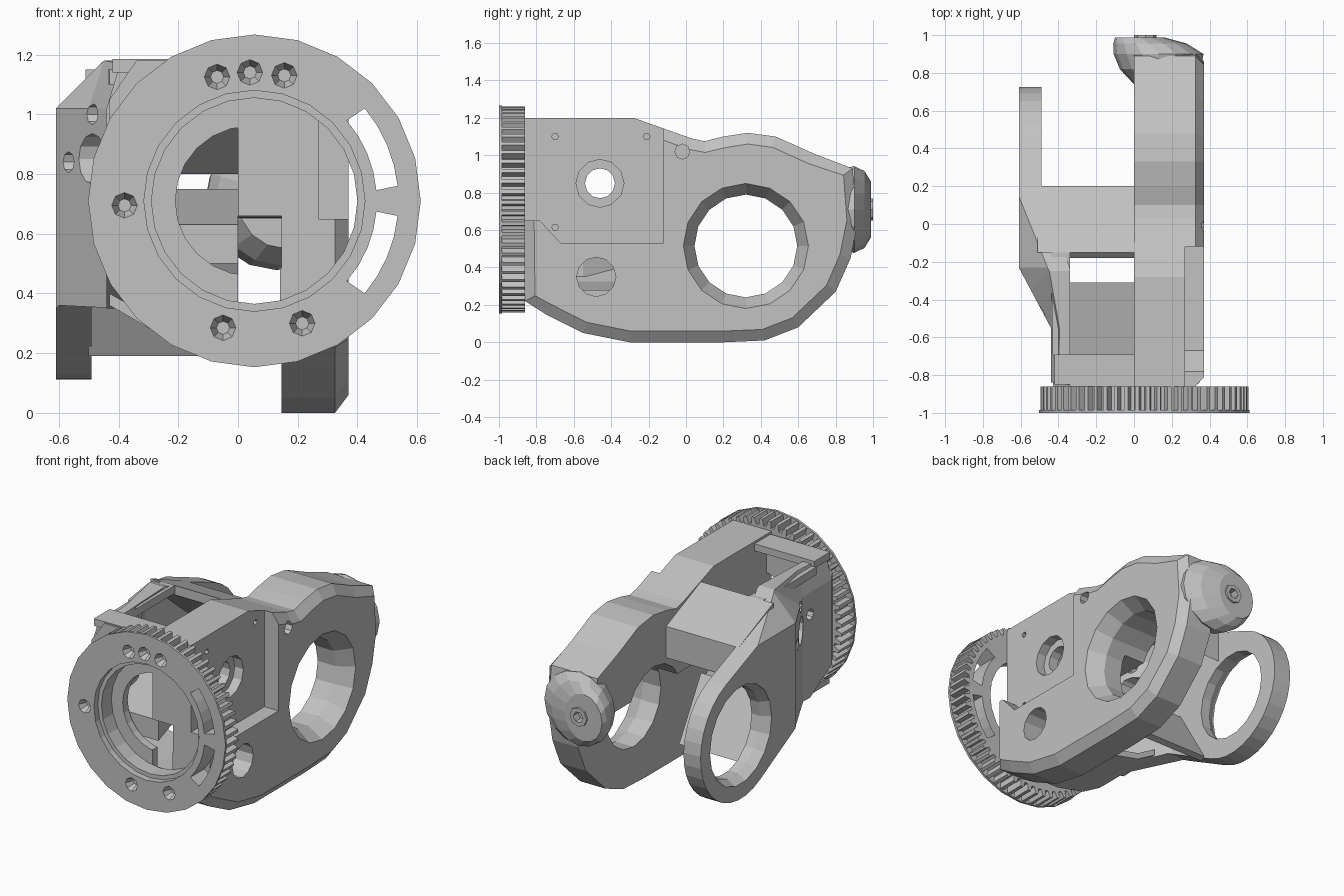
import bpy, bmesh, math
from mathutils import Vector

if "Cube" in bpy.data.objects:
    bpy.data.objects.remove(bpy.data.objects["Cube"], do_unlink=True)

grey = bpy.data.materials.new("light_grey")
grey.use_nodes = True
GREY = (0.54, 0.54, 0.54, 1)
grey.diffuse_color = GREY
grey.node_tree.nodes["Principled BSDF"].inputs["Base Color"].default_value = GREY


def place(axis, p, t):
    """Profile (y, z) for axis x, (x, z) for axis y, (x, y) for axis z."""
    return {"x": (t, p[0], p[1]), "y": (p[0], t, p[1]), "z": (p[0], p[1], t)}[axis]


def loft(name, rings, axis):
    """Closed solid through matching profiles given as (offset, points)."""
    bm = bmesh.new()
    rows = [[bm.verts.new(place(axis, p, t)) for p in pts] for t, pts in rings]
    n = len(rows[0])
    for a, b in zip(rows, rows[1:]):
        for i in range(n):
            bm.faces.new((a[i], a[(i + 1) % n], b[(i + 1) % n], b[i]))
    bm.faces.new(rows[0])
    bm.faces.new(rows[-1])
    bmesh.ops.recalc_face_normals(bm, faces=bm.faces)
    mesh = bpy.data.meshes.new(name)
    bm.to_mesh(mesh)
    bm.free()
    mesh.materials.append(grey)
    obj = bpy.data.objects.new(name, mesh)
    bpy.context.collection.objects.link(obj)
    return obj


def prism(name, pts, axis, a, b):
    return loft(name, [(a, pts), (b, pts)], axis)


def arc(c, r, start=0, end=360, n=24, rz=None):
    full = abs(end - start) == 360
    steps = n if full else n - 1
    angles = [math.radians(start + (end - start) * i / steps) for i in range(n)]
    return [(c[0] + r * math.cos(t), c[1] + (rz or r) * math.sin(t)) for t in angles]


def rect(a, b, c, d):
    return [(a, c), (b, c), (b, d), (a, d)]


def edit(obj, work):
    bm = bmesh.new()
    bm.from_mesh(obj.data)
    work(bm)
    bmesh.ops.recalc_face_normals(bm, faces=bm.faces)
    bm.to_mesh(obj.data)
    bm.free()


def cut(obj, *cutters):
    for c in cutters:
        c.hide_render = True
        mod = obj.modifiers.new("cut", "BOOLEAN")
        mod.operation, mod.solver, mod.object = "DIFFERENCE", "EXACT", c
        bpy.context.view_layer.objects.active = obj
        bpy.ops.object.modifier_apply(modifier=mod.name)
        bpy.data.objects.remove(c, do_unlink=True)


# Toothed gear with a thin front flange
HUB = (0.055, 0.71)
TEETH = 60
teeth = []
for i in range(TEETH):
    for f, r in ((0, 0.51), (0.35, 0.51), (0.5, 0.55), (0.85, 0.55)):
        t = 2 * math.pi * (i + f) / TEETH
        teeth.append((HUB[0] + r * math.cos(t), HUB[1] + r * math.sin(t)))
gear = prism("gear_teeth", teeth, "y", -0.985, -0.86)
flange = prism("gear_flange", arc(HUB, 0.557), "y", -1, -0.985)
SCREWS = [(-0.07, 1.125), (0.04, 1.14), (0.155, 1.13), (-0.38, 0.695),
          (-0.05, 0.285), (0.215, 0.3)]


def gear_cutters():
    out = [prism("bore", arc(HUB, 0.37), "y", -1.1, -0.7)]
    for s, e in ((5, 41), (-41, -5)):
        slot = arc(HUB, 0.41, s, e, 5) + arc(HUB, 0.482, e - 1, s + 1, 5)
        out.append(prism("slot", slot, "y", -1.1, -0.7))
    out += [loft("screw_hole", [(-1.01, arc(p, 0.047, n=8)), (-0.95, arc(p, 0.022, n=8))], "y")
            for p in SCREWS]
    return out


cut(gear, *gear_cutters())
cut(flange, *gear_cutters())

collar = prism("inner_collar", arc(HUB, 0.37), "y", -0.96, -0.86)
cut(collar, prism("bore", arc(HUB, 0.345), "y", -1.1, -0.7))

# Front wall of the body behind the gear
wall = prism("front_wall", [(-0.43, 1.05), (-0.34, 1.18), (0.27, 1.18), (0.27, 0.3),
                            (-0.2, 0.28), (-0.43, 0.5)], "y", -0.86, -0.81)
cut(wall, prism("bore", arc((0.04, 0.71), 0.25), "y", -1, -0.7),
    prism("notch", rect(0, 0.14, 0.34, 0.6), "y", -1, -0.7))

# Large side plate with chamfered outer rim
RING = (0.32, 0.515)
outline = [(-0.86, 1.2), (-0.28, 1.2), (0.03, 1.09), (0.1, 1.075), (0.2, 1.1), (0.33, 1.12),
           (0.48, 1.1), (0.68, 1.01), (0.89, 0.93), (0.92, 0.65), (0.88, 0.45), (0.8, 0.27),
           (0.6, 0.08), (0.42, 0.01), (0.2, 0), (-0.3, 0), (-0.55, 0.05), (-0.75, 0.15),
           (-0.86, 0.22)]
plate = prism("large_side_plate", outline, "x", 0.145, 0.325)


def rim(bm):
    cap = [f for f in bm.faces if f.normal.x > 0.9]
    bmesh.ops.inset_region(bm, faces=cap, thickness=0.06, depth=0.045)


edit(plate, rim)
pocket = [(-0.95, 1.3), (-0.95, 0.65), (-0.78, 0.65), (-0.67, 0.53), (-0.12, 0.53), (-0.12, 1.3)]
AXLE = (-0.46, 0.85)
cut(plate,
    prism("pocket", pocket, "x", 0.27, 0.5),
    loft("ring_hole", [(0, arc(RING, 0.275, n=16)), (0.27, arc(RING, 0.275, n=16)),
                       (0.371, arc(RING, 0.335, n=16)), (0.5, arc(RING, 0.335, n=16))], "x"),
    prism("axle_hole", arc(AXLE, 0.08, n=12), "x", 0, 0.5),
    prism("axle_recess", arc(AXLE, 0.128, n=12), "x", 0.21, 0.5),
    prism("lower_hole", arc((-0.48, 0.35), 0.105, n=12), "x", 0, 0.5),
    prism("screw_seat", arc((-0.02, 1.02), 0.04, n=8), "x", 0.3, 0.5),
    *[prism("pin_hole", arc(p, 0.018, n=6), "x", 0.22, 0.5)
      for p in ((-0.7, 1.1), (-0.21, 1.1), (-0.7, 0.615))])

# Thicker upper half on the inside of the large plate
upper = prism("upper_inner_plate", outline[:10] + [(-0.86, 0.66)], "x", 0, 0.15)
cut(upper, prism("ring_hole", arc(RING, 0.275, n=16), "x", -0.1, 0.5),
    prism("axle_hole", arc(AXLE, 0.1, n=12), "x", -0.1, 0.5))

# Domed boss with hex socket at the rear end of the plate
BOLT = (0.06, 0.71)
boss = loft("rear_boss", [(y, arc((x, 0.71), rx, n=16, rz=rz)) for y, x, rx, rz in
                          ((0.74, 0.16, 0.16, 0.16), (0.82, 0.14, 0.215, 0.215),
                           (0.9, 0.13, 0.238, 0.232), (0.955, 0.085, 0.195, 0.205),
                           (0.988, 0.03, 0.13, 0.15))], "y")
bolt = prism("boss_bolt", arc(BOLT, 0.06, n=8), "y", 0.93, 1)
for part, r in ((boss, 0.055), (bolt, 0.035)):
    cut(part, prism("socket", arc(BOLT, r, n=6), "y", 0.95, 1.1))

# Left arm: ring end, tapering plate, bent inwards towards the gear
arm_outline = ([(-0.84, 1.16), (-0.25, 1.18)] + arc(RING, 0.405, 68, -119, 18)
               + [(-0.25, 0.36), (-0.62, 0.35), (-0.84, 0.48)])
arm = prism("left_ring_arm", arm_outline, "x", -0.61, -0.49)
cut(arm,
    loft("ring_hole", [(-0.8, arc(RING, 0.32, n=18)), (-0.6, arc(RING, 0.31, n=18)),
                       (-0.55, arc(RING, 0.28, n=18)), (-0.3, arc(RING, 0.28, n=18))], "x"),
    prism("axle_hole", arc(AXLE, 0.085, n=12), "x", -0.8, -0.3),
    *[prism("pin_hole", arc(p, 0.035, n=8), "x", -0.8, -0.3)
      for p in ((-0.31, 0.84), (-0.46, 1.0), (-0.62, 0.88))])


def bend(bm):
    for co, no in (((0, -0.55, 0), (0, 1, 0)), ((0, -0.23, 0), (0, 1, 0)), ((0, 0, 1.02), (0, 0, 1))):
        geom = bm.verts[:] + bm.edges[:] + bm.faces[:]
        bmesh.ops.bisect_plane(bm, geom=geom, plane_co=Vector(co), plane_no=Vector(no))
    for v in bm.verts:
        inward = 0.17 * min(1, max(0, (-0.23 - v.co.y) / 0.32))
        slope = max(0, v.co.z - 1.02) * max(0.3, 1 - 5 * inward)
        v.co.x = min(v.co.x + inward + slope, -0.34)


edit(arm, bend)

# Top deck: front strip and left strip around the open bay
prism("deck_front", rect(-0.42, 0.02, -0.85, -0.69), "z", 1.14, 1.185)
prism("deck_left", [(-0.43, -0.7), (-0.34, -0.7), (-0.34, -0.15), (-0.44, -0.15)], "z", 1.1, 1.15)

# Wedge bridge and the sloping rear wall below it, joining the arm and the large plate
prism("bridge", [(-0.15, 1.15), (0.2, 1.0), (0.2, 0.8), (-0.15, 1.09)], "x", -0.51, 0.02)
prism("sloped_rear_wall", [(-0.15, 0.57), (0.07, 0.2), (0.03, 0.19), (-0.18, 0.54)], "x", -0.5, 0)

# Cradle floor and folded underside of the body
prism("cradle_floor", [(-0.8, 0.63), (-0.31, 0.75), (-0.31, 0.69), (-0.8, 0.5)], "x", -0.36, 0)
prism("body_underside", [(-0.43, 0.36), (-0.3, 0.285), (-0.1, 0.24), (0.16, 0.24),
                         (0.16, 0.28), (-0.1, 0.28), (-0.3, 0.325), (-0.43, 0.4)], "y", -0.83, -0.32)
